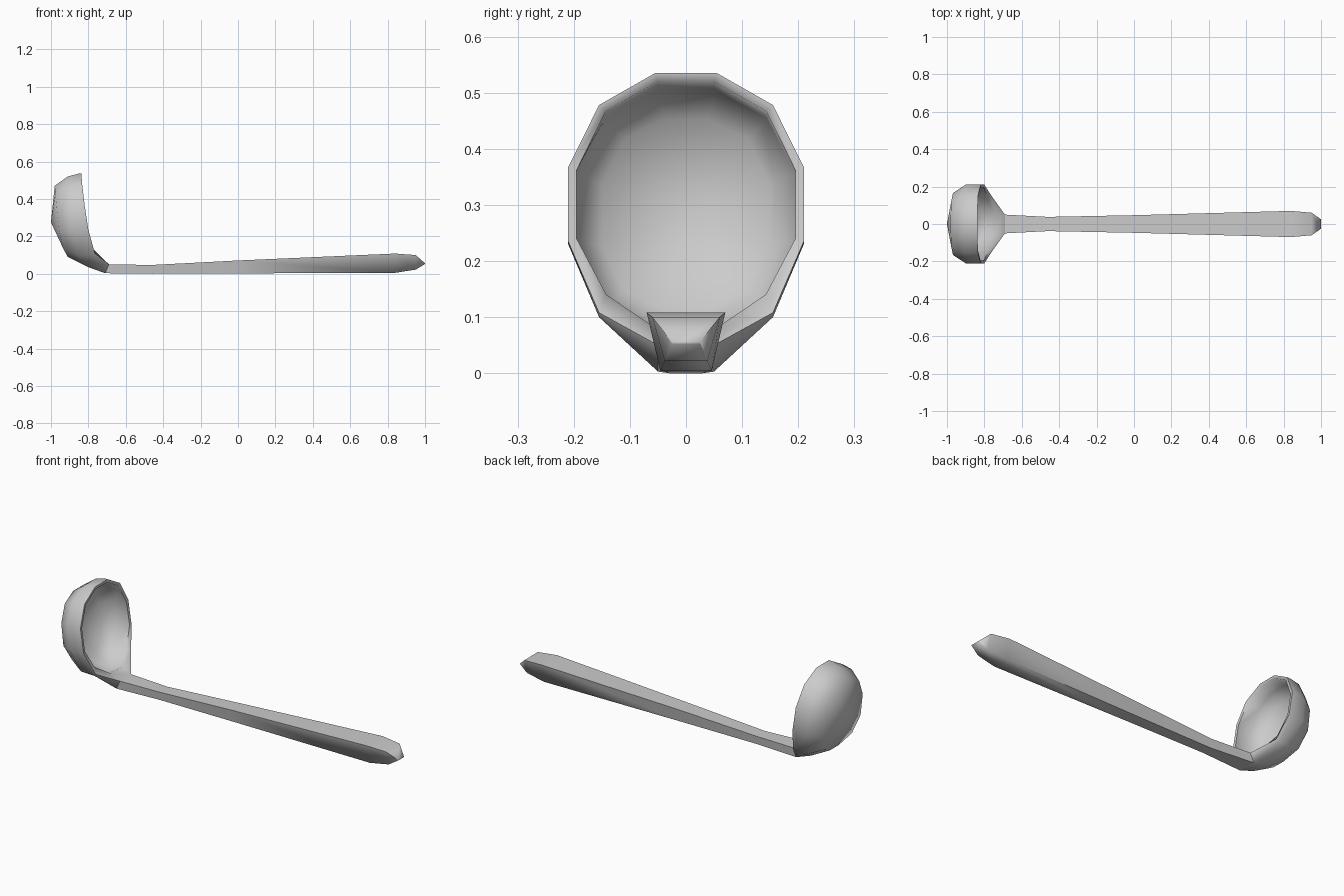
import bpy
import bmesh
import math
from mathutils import Vector

cube = bpy.data.objects.get("Cube")
if cube:
    bpy.data.objects.remove(cube)

steel = bpy.data.materials.new("brushed grey")
steel.use_nodes = True
grey = (0.6, 0.6, 0.6, 1)
steel.diffuse_color = grey
steel.node_tree.nodes["Principled BSDF"].inputs["Base Color"].default_value = grey


def finish(bm, name):
    """Turn the bmesh into a smooth object with sharp edges kept."""
    bmesh.ops.recalc_face_normals(bm, faces=bm.faces)
    mesh = bpy.data.meshes.new(name)
    bm.to_mesh(mesh)
    bm.free()
    mesh.materials.append(steel)
    obj = bpy.data.objects.new(name, mesh)
    bpy.context.collection.objects.link(obj)
    bpy.ops.object.select_all(action='DESELECT')
    obj.select_set(True)
    bpy.context.view_layer.objects.active = obj
    bpy.ops.object.shade_smooth_by_angle(angle=math.radians(77))


def bridge(bm, a, b, skip=None):
    n = len(a)
    for i in range(n):
        if i != skip:
            bm.faces.new((a[i], a[(i + 1) % n], b[(i + 1) % n], b[i]))


def mirrored(half):
    """Full ring from its +y half, listed top to bottom."""
    return half + [Vector((p.x, -p.y, p.z)) for p in reversed(half)]


def ring(widths, heights, depths):
    return [Vector(p) for p in zip(depths, widths, heights)]


def shrink(half, factor):
    centre = Vector((-0.84, 0, 0.3))
    return [centre + (p - centre) * factor for p in half]


# Bowl: rings from the outer shell to the lip and back down inside
widths = (.055, .155, .21, .21, .155, .05)
lip = ring(widths, (.535, .478, .367, .235, .108, .05),
           (-.838, -.833, -.82, -.80, -.765, -.69))
lip_back = ring(widths, (.535, .478, .367, .232, .1, .003),
                (-.853, -.85, -.84, -.818, -.782, -.71))
belly = ring(widths, (.52, .466, .36, .23, .1, .035),
             (-.91, -.907, -.90, -.885, -.855, -.80))
base = ring([w * .79 for w in widths], (.47, .43, .34, .22, .13, .09),
            (-.98, -.977, -.968, -.955, -.932, -.91))
inner_lip = ring((.05, .143, .195, .195, .142, .05),
                 (.52, .467, .362, .24, .14, .078),
                 (-.839, -.834, -.821, -.802, -.782, -.745))
halves = [base, belly, lip_back, lip, inner_lip,
          shrink(belly, .93), shrink(base, .9)]

bm = bmesh.new()
rings = [[bm.verts.new(p) for p in mirrored(h)] for h in halves]
for k in range(len(rings) - 1):
    # The bottom of the lip stays open where the handle joins
    bridge(bm, rings[k], rings[k + 1], skip=5 if k == 2 else None)
for loop, tip in ((rings[0], (-1, 0, .275)), (rings[-1], (-.975, 0, .28))):
    pole = bm.verts.new(tip)
    for i in range(len(loop)):
        bm.faces.new((loop[i], loop[(i + 1) % len(loop)], pole))
finish(bm, "ladle_bowl")

# Handle: flat-topped tapering bar
# (top x, bottom x, top half width, bottom half width, bottom z, top z)
sections = [
    (-.69, -.71, .05, .05, .003, .05),
    (-.46, -.46, .038, .03, 0, .047),
    (0, 0, .047, .034, .002, .071),
    (.84, .84, .07, .046, .005, .108),
    (.95, .95, .06, .038, .022, .1),
    (1, 1, .025, .025, .052, .056),
]
bm = bmesh.new()
loops = []
for xt, xb, wt, wb, zb, zt in sections:
    loops.append([bm.verts.new(p) for p in
                  ((xt, wt, zt), (xt, -wt, zt), (xb, -wb, zb), (xb, wb, zb))])
for a, b in zip(loops, loops[1:]):
    bridge(bm, a, b)
bm.faces.new(loops[-1])
finish(bm, "ladle_handle")
